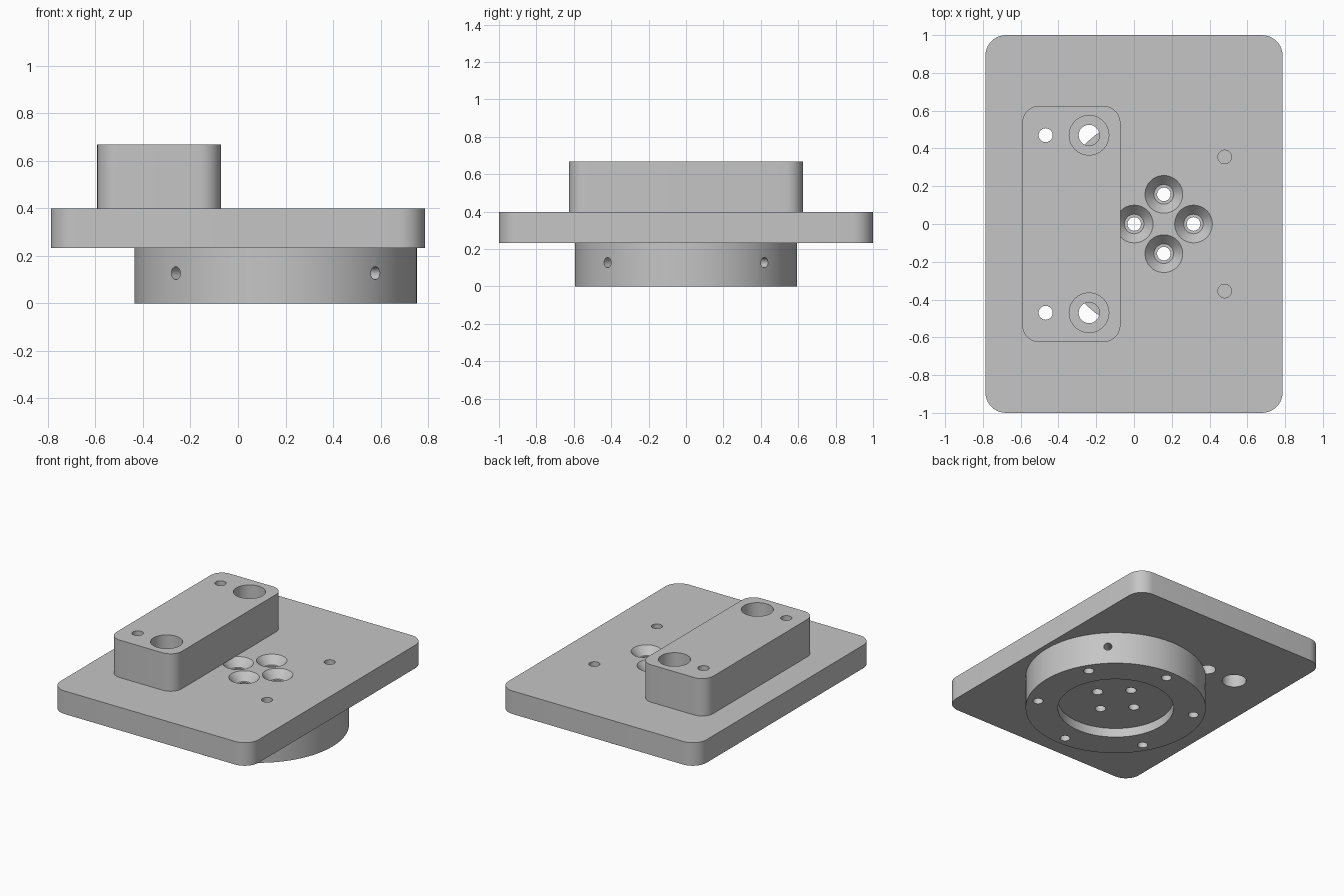
import bpy, bmesh
from math import cos, sin, pi, radians
from mathutils import Matrix, Vector

cube = bpy.data.objects.get("Cube")
if cube:
    bpy.data.objects.remove(cube, do_unlink=True)

metal = bpy.data.materials.new("machined_grey")
metal.use_nodes = True
GREY = (0.56, 0.56, 0.56, 1)
metal.diffuse_color = GREY
metal.node_tree.nodes["Principled BSDF"].inputs["Base Color"].default_value = GREY

BASE_Z, PLATE_Z, TOP_Z = 0.232, 0.398, 0.667
HUB_X, HUB_R = 0.158, 0.594
OVER = 0.02  # how far cutters poke out of a surface


def lathe(bm, profile, matrix, sides=32):
    """Closed solid of revolution from (radius, height) pairs, bottom to top."""
    rings = []
    for r, h in profile:
        rings.append([bm.verts.new(matrix @ Vector((r * cos(2 * pi * i / sides),
                                                    r * sin(2 * pi * i / sides), h)))
                      for i in range(sides)])
    for low, high in zip(rings, rings[1:]):
        for i in range(sides):
            j = (i + 1) % sides
            bm.faces.new((low[i], low[j], high[j], high[i]))
    bm.faces.new(rings[0][::-1])
    bm.faces.new(rings[-1])


def rounded_box(bm, x0, x1, y0, y1, z0, z1, radius, steps=10):
    """Upright box with rounded vertical corners."""
    corners = [(x1, y1, -1, -1), (x0, y1, 1, -1), (x0, y0, 1, 1), (x1, y0, -1, 1)]
    outline = []
    for q, (x, y, sx, sy) in enumerate(corners):
        for k in range(steps + 1):
            a = pi / 2 * (q + k / steps)
            outline.append((x + sx * radius + radius * cos(a),
                            y + sy * radius + radius * sin(a)))
    face = bm.faces.new([bm.verts.new((x, y, z0)) for x, y in outline])
    top = bmesh.ops.extrude_face_region(bm, geom=[face])["geom"]
    bmesh.ops.translate(bm, vec=(0, 0, z1 - z0),
                        verts=[v for v in top if isinstance(v, bmesh.types.BMVert)])


def make_object(name, bm):
    bmesh.ops.recalc_face_normals(bm, faces=bm.faces)
    mesh = bpy.data.meshes.new(name)
    bm.to_mesh(mesh)
    bm.free()
    mesh.materials.append(metal)
    obj = bpy.data.objects.new(name, mesh)
    bpy.context.collection.objects.link(obj)
    return obj


def drill(name, body, holes):
    """Cut every hole out of the body, then shade the result."""
    obj, cutter = make_object(name, body), make_object(name + "_cutter", holes)
    cutter.hide_render = True
    mod = obj.modifiers.new("holes", "BOOLEAN")
    mod.operation, mod.solver, mod.object = "DIFFERENCE", "EXACT", cutter
    evaluated = obj.evaluated_get(bpy.context.evaluated_depsgraph_get())
    obj.data = bpy.data.meshes.new_from_object(evaluated)
    obj.modifiers.clear()
    bpy.data.objects.remove(cutter, do_unlink=True)
    bpy.ops.object.select_all(action="DESELECT")
    obj.select_set(True)
    bpy.context.view_layer.objects.active = obj
    bpy.ops.object.shade_smooth_by_angle(angle=radians(30))
    return obj


def at(x, y):
    return Matrix.Translation((x, y, 0))


screws = [at(HUB_X + 0.157 * cos(k * pi / 2), 0.157 * sin(k * pi / 2)) for k in range(4)]

# Base plate: countersunk screws, dowel holes and holes under the block
plate, holes = bmesh.new(), bmesh.new()
rounded_box(plate, -0.787, 0.787, -1, 1, BASE_Z, PLATE_Z, 0.11)
low, high = BASE_Z - OVER, PLATE_Z + OVER
for m in screws:
    lathe(holes, [(0.036, low), (0.036, PLATE_Z - 0.055), (0.052, PLATE_Z - 0.055),
                  (0.1, PLATE_Z), (0.1, high)], m)
for side in (-1, 1):
    lathe(holes, [(0.036, PLATE_Z - 0.13), (0.036, high)], at(0.48, side * 0.355))
    lathe(holes, [(0.055, low), (0.055, high)], at(-0.238, side * 0.47))
    lathe(holes, [(0.08, low), (0.08, BASE_Z + 0.11), (0.037, BASE_Z + 0.11),
                  (0.037, high)], at(-0.468, side * 0.47))
drill("base_plate", plate, holes)

# Raised block: counterbored holes and plain holes
block, holes = bmesh.new(), bmesh.new()
rounded_box(block, -0.592, -0.072, -0.625, 0.625, PLATE_Z, TOP_Z, 0.09)
low, high = PLATE_Z - OVER, TOP_Z + OVER
for side in (-1, 1):
    lathe(holes, [(0.037, low), (0.037, high)], at(-0.468, side * 0.47))
    lathe(holes, [(0.055, low), (0.055, TOP_Z - 0.16), (0.105, TOP_Z - 0.16),
                  (0.105, high)], at(-0.238, side * 0.47))
drill("raised_block", block, holes)

# Round hub: recess underneath, bolt circle and radial holes
RECESS = 0.065
hub, holes = bmesh.new(), bmesh.new()
lathe(hub, [(0.382, RECESS), (0.382, 0), (HUB_R, 0), (HUB_R, BASE_Z)], at(HUB_X, 0), 96)
for m in screws:
    lathe(holes, [(0.036, RECESS - OVER), (0.036, BASE_Z + OVER)], m)
for k in range(6):
    a = radians(30 + 60 * k)
    lathe(holes, [(0.034, -OVER), (0.034, 0.15)],
          at(HUB_X + 0.52 * cos(a), 0.52 * sin(a)))
for k in range(4):
    turn = Matrix.Rotation(radians(45 + 90 * k), 4, "Z") @ Matrix.Rotation(pi / 2, 4, "Y")
    lathe(holes, [(0.027, HUB_R - 0.15), (0.027, HUB_R + OVER)],
          Matrix.Translation((HUB_X, 0, 0.127)) @ turn, 24)
drill("round_hub", hub, holes)
